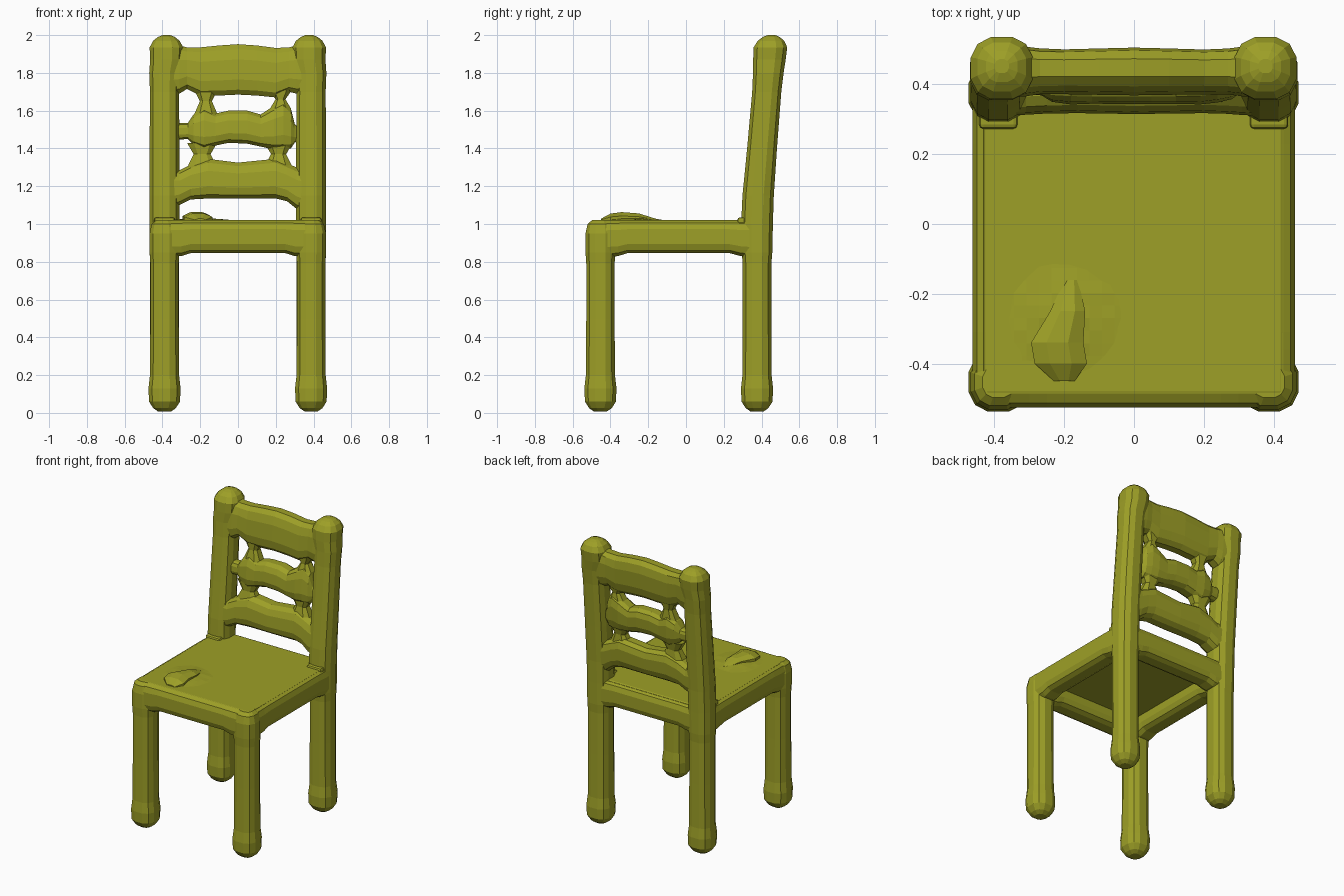
import bpy, bmesh, math, random
from mathutils import Vector

random.seed(4)
if "Cube" in bpy.data.objects:
    bpy.data.objects.remove(bpy.data.objects["Cube"], do_unlink=True)

olive = bpy.data.materials.new("olive")
olive.use_nodes = True
COLOUR = (0.34, 0.35, 0.02, 1)
olive.diffuse_color = COLOUR
olive.node_tree.nodes["Principled BSDF"].inputs["Base Color"].default_value = COLOUR


def back_y(z):
    """Depth of the back frame, which leans rearwards above the seat."""
    return 0.376 + max(0, z - 1.08) * 0.083


def finish(name, bm):
    bmesh.ops.recalc_face_normals(bm, faces=bm.faces)
    mesh = bpy.data.meshes.new(name)
    bm.to_mesh(mesh)
    bm.free()
    mesh.materials.append(olive)
    obj = bpy.data.objects.new(name, mesh)
    bpy.context.collection.objects.link(obj)
    return obj


def loft(name, axis, rings, sides=12, square=0.7, lean=False):
    """Skin rounded-square rings (centre, radius a, radius b) along an axis."""
    bm = bmesh.new()
    loops = []
    reach = math.cos(math.pi / sides) ** square
    for centre, ra, rb in rings:
        loop = []
        for i in range(sides):
            t = math.tau * (i + 0.5) / sides
            c, s = math.cos(t), math.sin(t)
            a = ra / reach * math.copysign(abs(c) ** square, c)
            b = rb / reach * math.copysign(abs(s) ** square, s)
            offset = {"x": (0, a, b), "y": (a, 0, b), "z": (a, b, 0)}[axis]
            p = Vector(centre) + Vector(offset)
            if lean:
                p.y += back_y(p.z)
            loop.append(bm.verts.new(p))
        loops.append(loop)
    for one, two in zip(loops, loops[1:]):
        for i in range(sides):
            j = (i + 1) % sides
            bm.faces.new((one[i], one[j], two[j], two[i]))
    bm.faces.new(loops[0])
    bm.faces.new(loops[-1])
    return finish(name, bm)


def block(name, low, high, bevel):
    bm = bmesh.new()
    bmesh.ops.create_cube(bm, size=1)
    for v in bm.verts:
        v.co = [(a + b) / 2 + c * (b - a) for a, b, c in zip(low, high, v.co)]
    bmesh.ops.bevel(bm, geom=bm.edges[:], offset=bevel, segments=2,
                    profile=0.5, affect="EDGES")
    return finish(name, bm)


# Legs and back posts, with bulbous feet and knobs
FOOT = [(0.008, 0.035), (0.025, 0.06), (0.06, 0.082), (0.13, 0.085), (0.2, 0.077)]
KNOB = [(1.7, 0.077), (1.8, 0.081), (1.87, 0.086), (1.935, 0.089),
        (1.97, 0.07), (1.99, 0.045), (2.0, 0.02)]
for side, x in (("right", -0.389), ("left", 0.387)):
    front = FOOT + [(0.5, 0.075), (0.79, 0.075), (0.85, 0.079), (0.95, 0.079),
                    (1.0, 0.068), (1.02, 0.045)]
    loft(side + "_front_leg", "z", [((x, -0.453, z), r, r) for z, r in front], square=0.8)
    post = FOOT + [(0.5, 0.076), (0.79, 0.076), (0.85, 0.081), (1.0, 0.084),
                   (1.15, 0.083), (1.4, 0.079)] + KNOB
    inward = -math.copysign(0.01, x)
    loft(side + "_back_post", "z",
         [((x + (inward if z > 1.8 else 0), 0, z), min(r, 0.079) if 0.8 < z < 1.5 else r, r)
          for z, r in post], square=0.8, lean=True)
    block(side + "_post_collar", (x - 0.055, 0.273, 0.98), (x + 0.055, 0.36, 1.035), 0.012)

# Seat rails, drooping at the corners, and recessed panel
for side, x in (("right", -0.391), ("left", 0.389)):
    loft(side + "_seat_rail", "y",
         [((x, y, 0.933 - droop), 0.072, 0.087 + droop) for y, droop in
          ((-0.46, 0.012), (-0.36, 0.008), (-0.31, 0), (0.23, 0), (0.29, 0.008), (0.38, 0.012))],
         square=0.6)
for end, y in (("front", -0.453), ("back", 0.374)):
    loft(end + "_seat_rail", "x",
         [((x, y, 0.933 - droop), 0.073, 0.087 + droop) for x, droop in
          ((-0.39, 0.01), (-0.3, 0.008), (-0.25, 0), (0.25, 0), (0.3, 0.008), (0.39, 0.01))],
         square=0.6)
block("seat_panel", (-0.435, -0.495, 0.945), (0.433, 0.42, 1.021), 0.015)


# Back slats, each swelling and pinching along its width
def slat(name, stations):
    loft(name, "x", [((x, 0, (lo + hi) / 2), t, (hi - lo) / 2)
                     for x, lo, hi, t in stations], square=0.7, lean=True)


slat("top_slat", [(-0.36, 1.68, 1.95, 0.07), (-0.31, 1.69, 1.945, 0.067),
                  (-0.27, 1.715, 1.935, 0.062), (-0.2, 1.68, 1.935, 0.06),
                  (-0.1, 1.68, 1.945, 0.062), (0, 1.685, 1.952, 0.064),
                  (0.1, 1.68, 1.945, 0.062), (0.2, 1.67, 1.932, 0.06),
                  (0.27, 1.7, 1.935, 0.062), (0.31, 1.69, 1.945, 0.067),
                  (0.36, 1.68, 1.95, 0.07)])
slat("middle_slat", [(-0.34, 1.445, 1.535, 0.035), (-0.265, 1.45, 1.535, 0.04),
                     (-0.235, 1.42, 1.58, 0.058), (-0.18, 1.395, 1.615, 0.065),
                     (-0.12, 1.415, 1.585, 0.063), (-0.05, 1.43, 1.6, 0.065),
                     (0.05, 1.425, 1.6, 0.065), (0.12, 1.41, 1.58, 0.063),
                     (0.19, 1.395, 1.625, 0.065), (0.24, 1.395, 1.65, 0.06),
                     (0.28, 1.4, 1.61, 0.05), (0.3, 1.43, 1.53, 0.035),
                     (0.33, 1.45, 1.5, 0.02)])
slat("lower_slat", [(-0.36, 1.08, 1.3, 0.07), (-0.31, 1.1, 1.285, 0.069),
                    (-0.25, 1.13, 1.315, 0.068), (-0.16, 1.135, 1.345, 0.068),
                    (0, 1.135, 1.325, 0.07), (0.2, 1.135, 1.345, 0.068),
                    (0.26, 1.12, 1.32, 0.068), (0.31, 1.08, 1.3, 0.069),
                    (0.36, 1.06, 1.29, 0.07)])

# Small pinched links between the slats
for name, x, low, high, width in (("right_upper_link", -0.17, 1.58, 1.72, 0.032),
                                  ("left_upper_link", 0.225, 1.61, 1.71, 0.026),
                                  ("right_lower_link", -0.19, 1.31, 1.43, 0.045),
                                  ("left_lower_link", 0.215, 1.31, 1.43, 0.04)):
    loft(name, "z", [((x, 0, low), width + 0.03, 0.045), ((x, 0, (low + high) / 2), width, 0.035),
                     ((x, 0, high), width + 0.035, 0.045)], sides=8, lean=True)

# Crumpled lump on the seat, with a raised ridge at its middle
bm = bmesh.new()
bmesh.ops.create_grid(bm, x_segments=10, y_segments=10, size=0.18)
for v in bm.verts:
    d = min(1, v.co.length / 0.18)
    height = 0.016 * (1 - d) + random.uniform(-0.004, 0.006) * (1 - d)
    v.co = (v.co.x - 0.2, v.co.y - 0.27, 1.019 + height)
finish("seat_lump", bm)
loft("seat_ridge", "y", [((-0.2, -0.45, 1.018), 0.03, 0.01), ((-0.21, -0.4, 1.025), 0.075, 0.03),
                         ((-0.22, -0.34, 1.028), 0.075, 0.035), ((-0.19, -0.25, 1.026), 0.05, 0.03),
                         ((-0.18, -0.16, 1.018), 0.02, 0.01)], sides=8, square=1)
